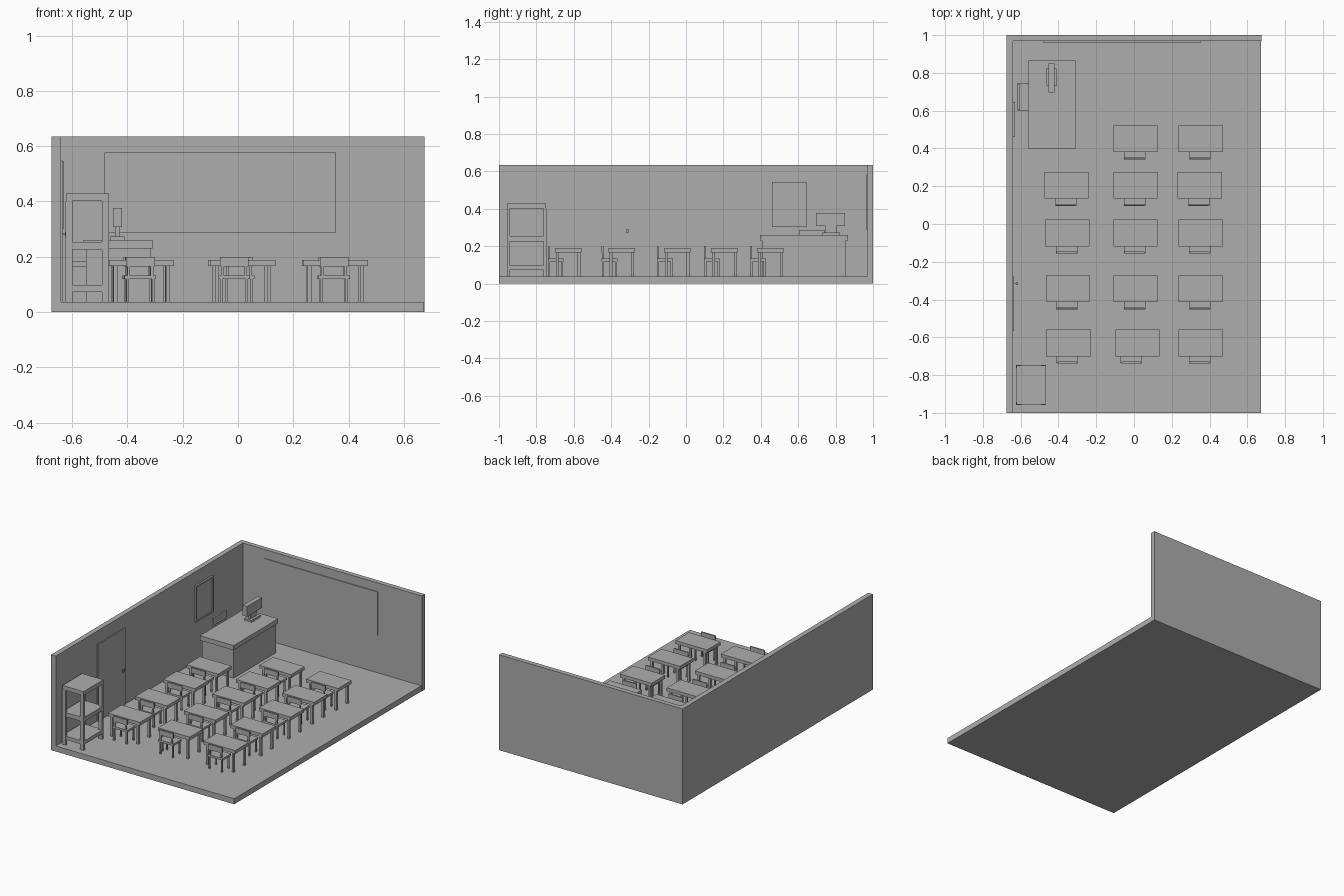
import bpy, bmesh
from mathutils import Matrix, Vector

grey = bpy.data.materials.new("plain grey")
grey.diffuse_color = (0.42, 0.42, 0.42, 1)
FLOOR = 0.037


def make(name, boxes, matrix=None):
    """One object from boxes given as (x0, x1, y0, y1, z0, z1)."""
    bm = bmesh.new()
    for x0, x1, y0, y1, z0, z1 in boxes:
        size = Matrix.Diagonal((x1 - x0, y1 - y0, z1 - z0, 1))
        mid = Matrix.Translation(((x0 + x1) / 2, (y0 + y1) / 2, (z0 + z1) / 2))
        bmesh.ops.create_cube(bm, size=1, matrix=mid @ size)
    mesh = bpy.data.meshes.new(name)
    bm.to_mesh(mesh)
    bm.free()
    mesh.materials.append(grey)
    ob = bpy.data.objects.new(name, mesh)
    bpy.context.collection.objects.link(ob)
    if matrix:
        ob.matrix_world = matrix
    return ob


def legs(x, y, w, d, z0, z1):
    """Four legs centred at (+-x, +-y)."""
    return [(sx * x - w / 2, sx * x + w / 2, sy * y - d / 2, sy * y + d / 2, z0, z1)
            for sx in (-1, 1) for sy in (-1, 1)]


# room shell
make("floor", [(-0.641, 0.672, -1, 0.968, 0, FLOOR)])
make("left_wall", [(-0.675, -0.641, -1, 1, 0, 0.635)])
make("back_wall", [(-0.641, 0.675, 0.968, 1, 0, 0.635)])

# wall fittings
make("board", [(-0.482, 0.354, 0.962, 0.968, 0.288, 0.577)])
make("door", [(-0.641, -0.634, -0.567, -0.278, FLOOR, 0.549)])
make("door_knob", [(-0.634, -0.625, -0.316, -0.312, 0.279, 0.284),
                   (-0.625, -0.617, -0.322, -0.306, 0.273, 0.289)])
y0, y1, z0, z1, t = 0.46, 0.645, 0.303, 0.544, 0.01
make("notice_frame", [(-0.641, -0.630, y0, y0 + t, z0, z1),
                      (-0.641, -0.630, y1 - t, y1, z0, z1),
                      (-0.641, -0.630, y0 + t, y1 - t, z0, z0 + t),
                      (-0.641, -0.630, y0 + t, y1 - t, z1 - t, z1)])
make("notice_panel", [(-0.641, -0.637, y0 + t, y1 - t, z0 + t, z1 - t)])

# shelf unit
shelf = [(-0.078, 0.078, -0.104, 0.104, a, b)
         for a, b in ((0.401, 0.428), (0.226, 0.254), (0.073, 0.097))]
shelf += legs(0.066, 0.0975, 0.026, 0.015, FLOOR, 0.402)
make("shelf_unit", shelf, Matrix.Translation((-0.545, -0.852, 0)))

# large desk, open on the wall side
make("large_desk_top", [(-0.558, -0.31, 0.396, 0.865, 0.229, 0.26)])
make("large_desk_body", [(-0.335, -0.317, 0.406, 0.853, FLOOR, 0.229),
                         (-0.55, -0.335, 0.406, 0.424, FLOOR, 0.229),
                         (-0.55, -0.335, 0.835, 0.853, FLOOR, 0.229)])

# monitor
make("monitor_screen", [(-0.453, -0.42, 0.695, 0.85, 0.308, 0.376)])
make("monitor_stand", [(-0.463, -0.411, 0.73, 0.823, 0.26, 0.273),
                       (-0.444, -0.428, 0.745, 0.805, 0.273, 0.308)])


def chair(name, matrix):
    """Chair with its back at y = 0, facing +y, standing on z = 0."""
    sit = matrix @ Matrix.Translation((0, 0.043, 0))
    parts = legs(0.046, 0.035, 0.009, 0.009, 0, 0.083)
    parts.append((-0.057, 0.057, -0.043, 0.043, 0.082, 0.096))
    parts += [(s * 0.042 - 0.005, s * 0.042 + 0.005, -0.041, -0.033, 0.096, 0.13)
              for s in (-1, 1)]
    parts.append((-0.052, 0.052, -0.042, -0.033, 0.128, 0.163))
    make(name, parts, sit)


# chair at the large desk, turned to face +x
turn = Matrix(((0, 1, 0, 0), (-1, 0, 0, 0), (0, 0, 1, 0), (0, 0, 0, 1)))
chair("large_desk_chair", Matrix.Translation((-0.617, 0.672, FLOOR)) @ turn
      @ Matrix.Diagonal((1.3, 1.3, 1.53, 1)))

# student desks: row -> (front edge y, desk centres x)
rows = [(0.38, (0.008, 0.353)),
        (0.134, (-0.357, 0.008, 0.348)),
        (-0.118, (-0.352, 0.008, 0.353)),
        (-0.414, (-0.35, 0.008, 0.353)),
        (-0.701, (-0.348, 0.018, 0.353))]
for r, (y, xs) in enumerate(rows):
    for c, x in enumerate(xs):
        desk = [(-0.117, 0.117, -0.071, 0.071, 0.167, 0.189)]
        desk += legs(0.095, 0.058, 0.014, 0.014, FLOOR, 0.168)
        make(f"desk_{r}_{c}", desk, Matrix.Translation((x, y + 0.071, 0)))
        shift = -0.032 if x == 0.018 else -0.005
        chair(f"chair_{r}_{c}", Matrix.Translation((x + shift, y - 0.038, FLOOR)))
